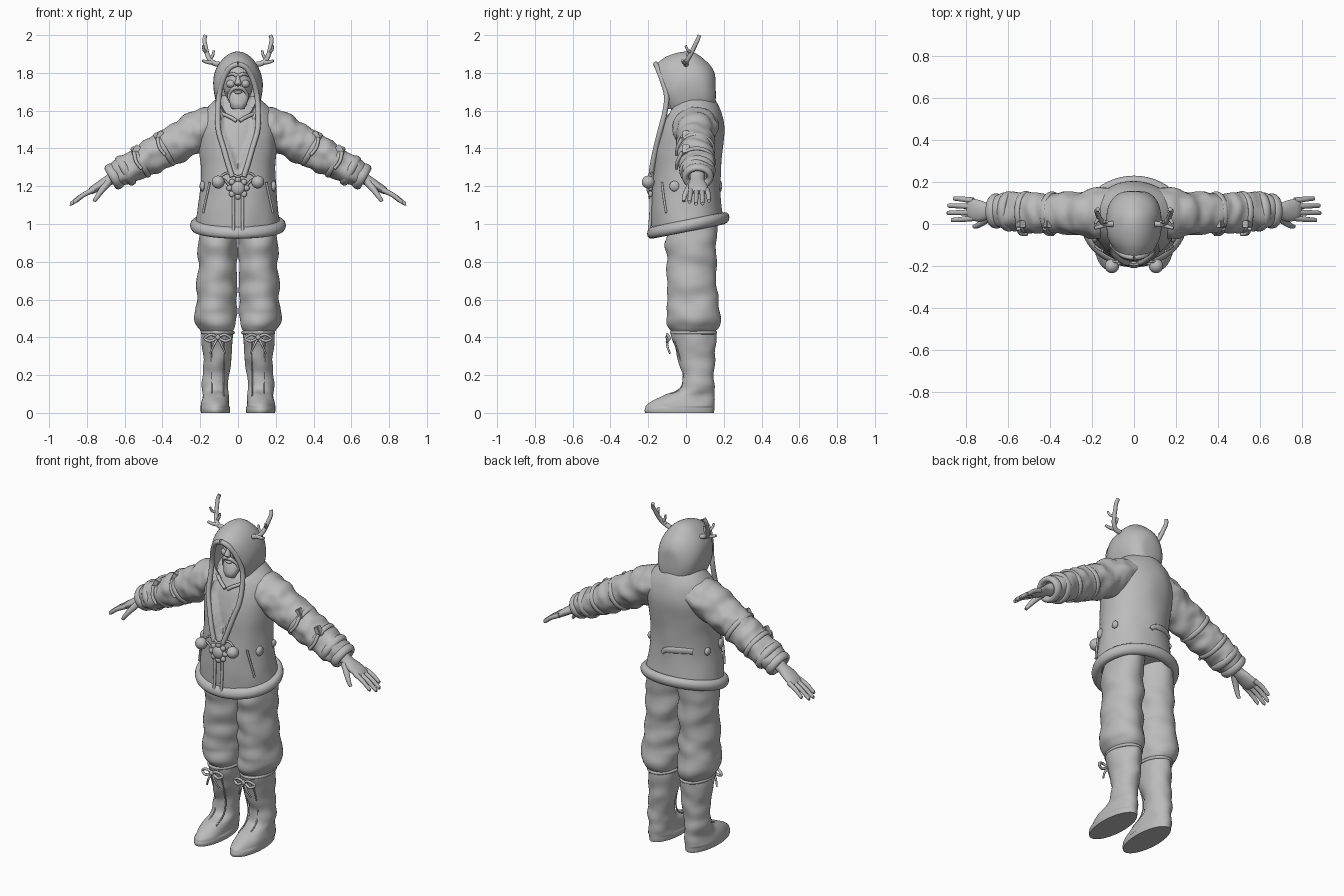
import bpy, bmesh, math
from mathutils import Vector, Matrix, noise

cube = bpy.data.objects.get("Cube")
if cube:
    bpy.data.objects.remove(cube, do_unlink=True)

grey = bpy.data.materials.new("plain grey")
grey.use_nodes = True
grey.diffuse_color = (0.5, 0.5, 0.5, 1)
grey.node_tree.nodes["Principled BSDF"].inputs["Base Color"].default_value = (0.5, 0.5, 0.5, 1)
X, Y, Z = Vector((1, 0, 0)), Vector((0, 1, 0)), Vector((0, 0, 1))
made = []


def finish(name, bm, mirror=False):
    bmesh.ops.recalc_face_normals(bm, faces=bm.faces)
    mesh = bpy.data.meshes.new(name)
    bm.to_mesh(mesh)
    bm.free()
    mesh.materials.append(grey)
    obj = bpy.data.objects.new(name, mesh)
    bpy.context.scene.collection.objects.link(obj)
    if mirror:
        mod = obj.modifiers.new("Mirror", "MIRROR")
        mod.use_mirror_merge = False
    made.append(obj)
    return obj


def spline(rows, steps, closed):
    """Catmull-Rom smoothing of rows of numbers."""
    n, out = len(rows), []
    pick = (lambda i: rows[i % n]) if closed else (lambda i: rows[max(0, min(n - 1, i))])
    for i in range(n if closed else n - 1):
        a, b, c, d = (pick(i + k) for k in (-1, 0, 1, 2))
        for s in range(steps):
            t = s / steps
            out.append([q + t / 2 * (r - p + t * (2 * p - 5 * q + 4 * r - s_ + t * (3 * (q - r) + s_ - p)))
                        for p, q, r, s_ in zip(a, b, c, d)])
    return out if closed else out + [list(rows[-1])]


def sweep(name, rows, axis=None, ref=Y, n=12, steps=5, closed=False, caps=(True, True),
          mirror=False, shape=None, folds=0, stretch=(12, 12, 22)):
    """Skin ellipses along rows of (x, y, z, radius along ref, other radius)."""
    rows = spline(rows, steps, closed)
    pts = [Vector(r[:3]) for r in rows]
    bm, rings, m = bmesh.new(), [], len(rows)
    for i, r in enumerate(rows):
        nxt, prv = ((i + 1) % m, i - 1) if closed else (min(i + 1, m - 1), max(i - 1, 0))
        t = axis or (pts[nxt] - pts[prv]).normalized()
        u = (ref - t * ref.dot(t)).normalized()
        v = t.cross(u)
        ring = []
        for k in range(n):
            a = math.tau * k / n
            p = pts[i] + u * r[3] * math.cos(a) + v * r[4] * math.sin(a)
            ring.append(bm.verts.new(shape(p) if shape else p))
        rings.append(ring)
    for i in range(m if closed else m - 1):
        a, b = rings[i], rings[(i + 1) % m]
        for k in range(n):
            bm.faces.new((a[k], a[(k + 1) % n], b[(k + 1) % n], b[k]))
    if not closed:
        for want, ring in zip(caps, (rings[0], rings[-1])):
            if want:
                bm.faces.new(ring)
    if folds:
        bmesh.ops.recalc_face_normals(bm, faces=bm.faces)
        bm.normal_update()
        moves = [(w, w.normal * folds * noise.noise(Vector(c * s for c, s in zip(w.co, stretch))))
                 for w in bm.verts]
        for w, d in moves:
            if w.co.z > 0.03:
                w.co += d
    return finish(name, bm, mirror)


def tube(name, pts, r, end=None, mirror=True, **kw):
    end = r if end is None else end
    k = max(1, len(pts) - 1)
    rad = [r + (end - r) * i / k for i in range(len(pts))]
    return sweep(name, [(*p, q, q) for p, q in zip(pts, rad)], mirror=mirror, **kw)


def hoop(name, centre, axis, ref, ru, rv, wide, thick, mirror=True, shape=None):
    """Elliptical band around an axis; wide runs along the axis."""
    c, v = Vector(centre), axis.cross(ref)
    ang = [math.tau * i / 16 for i in range(16)]
    rows = [(*(c + ref * ru * math.cos(a) + v * rv * math.sin(a)), wide, thick) for a in ang]
    return sweep(name, rows, ref=axis, closed=True, steps=3, mirror=mirror, shape=shape)


def ball(name, centre, size, mirror=False):
    bm = bmesh.new()
    bmesh.ops.create_uvsphere(bm, u_segments=24, v_segments=14, radius=1,
                              matrix=Matrix.Translation(centre) @ Matrix.Diagonal((*size, 1)))
    return finish(name, bm, mirror)


def box(name, centre, size, turn=0, mirror=False):
    bm = bmesh.new()
    bmesh.ops.create_cube(bm, size=1, matrix=Matrix.Translation(centre)
                          @ Matrix.Rotation(turn, 4, "Y") @ Matrix.Diagonal((*size, 1)))
    bmesh.ops.bevel(bm, geom=bm.edges[:], offset=0.004, segments=2, affect="EDGES")
    return finish(name, bm, mirror)


# Coat body: open chest pressed in between the lapels, hem lower at the front
def coat_shape(p):
    low = max(0, min(1, (1.3 - p.z) / 0.3))
    p = p + Z * p.y * 0.2 * low
    gap = 0.09 * min(1, (p.z - 1.26) / 0.24)
    if p.y < 0 and p.z > 1.27 and abs(p.x) < gap:
        p.y += 0.03 * min(1, (gap - abs(p.x)) / 0.015)
    return p


sweep("coat_body", [(0, .01, .99, .225, .19), (0, 0, 1.1, .212, .185), (0, 0, 1.2, .2, .18),
                    (0, .005, 1.3, .195, .18), (0, .015, 1.4, .205, .18), (0, .03, 1.5, .21, .175),
                    (0, .04, 1.58, .19, .152), (0, .045, 1.64, .14, .122), (0, .04, 1.68, .09, .1)],
      axis=Z, ref=X, n=80, steps=7, shape=coat_shape, folds=.005, stretch=(9, 9, 7))
hoop("coat_hem", (0, .012, .99), Z, X, .226, .19, .032, .028, False, lambda p: p + Z * p.y * .2)

# Sleeves, straps and cuffs
ARM = Vector((.87, 0, -.5)).normalized()
sweep("sleeves", [(.07, .05, 1.55, .11, .085), (.16, .05, 1.515, .122, .105), (.25, .05, 1.47, .105, .106),
                  (.33, .05, 1.425, .1, .1), (.4, .052, 1.39, .096, .091), (.46, .055, 1.355, .097, .092),
                  (.52, .057, 1.325, .092, .082), (.58, .06, 1.29, .092, .08), (.64, .062, 1.26, .077, .064)],
      axis=ARM, ref=Y, n=40, steps=7, mirror=True, folds=.014, stretch=(20, 10, 18))
hoop("sleeve_cuffs", (.655, .062, 1.252), ARM, Y, .066, .056, .026, .018)
hoop("sleeve_rolls", (.595, .06, 1.283), ARM, Y, .08, .072, .022, .016)
hoop("upper_sleeve_straps", (.39, .052, 1.395), ARM, Y, .095, .092, .014, .008)
hoop("lower_sleeve_straps", (.515, .057, 1.328), ARM, Y, .092, .084, .014, .008)
for name, x, z in (("upper", .415, 1.465), ("lower", .54, 1.392)):
    box(name + "_strap_buckles", (x, .0, z), (.055, .035, .03), math.radians(62), True)
    tube(name + "_strap_tails", [(x + .01, -.02, z - .01), (x, -.045, z - .06), (x - .03, -.05, z - .1)],
         .01, .008)

# Hands
sweep("palms", [(.65, .06, 1.255, .04, .034), (.69, .06, 1.228, .038, .028), (.73, .062, 1.205, .05, .024),
                (.77, .068, 1.18, .052, .02), (.79, .07, 1.168, .045, .012)],
      axis=ARM, ref=Y, n=24, mirror=True)
for i, (name, reach) in enumerate((("index", .87), ("middle", .888), ("ring", .885), ("little", .86))):
    y = .028 + i * .028
    fall = lambda x: 1.178 - (x - .77) * .58
    mid = (.77 + reach) / 2
    tube(name + "_fingers", [(.765, y, fall(.765)), (mid, y + (i - 1.5) * .004, fall(mid) + .004),
                             (reach - .008, y + (i - 1.5) * .006, fall(reach)),
                             (reach, y + (i - 1.5) * .006, fall(reach) - .004)], .0145, .008)
tube("thumbs", [(.685, .035, 1.222), (.72, .008, 1.18), (.745, -.008, 1.145), (.762, -.012, 1.12)], .02, .009)


# Hood: a tunnel from back to front, its rim raked back towards the chin
def rake(p):
    return p + Y * (1.84 - p.z) * .3 * max(0, min(1, -p.y / .15))


sweep("hood", [(0, .158, 1.7, .02, .03), (0, .148, 1.7, .07, .1), (0, .11, 1.71, .11, .15),
               (0, .05, 1.725, .13, .18), (0, -.02, 1.725, .131, .185), (0, -.09, 1.715, .122, .175),
               (0, -.15, 1.7, .1, .148)],
      axis=-Y, ref=X, n=56, steps=6, caps=(True, False), shape=rake, folds=.006, stretch=(8, 8, 8))
tube("hood_rim_and_lapels", [(0, -.16, 1.847), (.045, -.15, 1.825), (.08, -.125, 1.76), (.1, -.103, 1.68),
                             (.106, -.11, 1.6), (.104, -.135, 1.5), (.076, -.16, 1.4), (.05, -.178, 1.31),
                             (.03, -.185, 1.25)], .014)

# Head and face
ball("head", (0, .0, 1.745), (.08, .09, .115))
sweep("neck", [(0, .02, 1.5, .085, .09), (0, .01, 1.58, .062, .065), (0, 0, 1.68, .06, .065)],
      axis=Z, ref=X, n=24)
tube("brows", [(.006, -.09, 1.785), (.03, -.088, 1.795), (.058, -.066, 1.783)], .011, .006)
ball("cheeks", (.036, -.068, 1.742), (.026, .022, .022), True)
sweep("nose", [(0, -.085, 1.79, .009, .01), (0, -.095, 1.765, .012, .014), (0, -.103, 1.745, .018, .016),
               (0, -.092, 1.732, .012, .01)], axis=Z, ref=X)
tube("moustache", [(0, -.093, 1.722), (.025, -.09, 1.716), (.046, -.075, 1.69), (.05, -.07, 1.66)], .012, .006)
ball("lower_lip", (0, -.087, 1.697), (.02, .012, .008))
sweep("beard", [(0, -.05, 1.7, .058, .03), (0, -.06, 1.67, .055, .036), (0, -.07, 1.635, .045, .034),
                (0, -.075, 1.61, .032, .022)], axis=Z, ref=X, n=24, folds=.006, stretch=(90, 30, 12))
tube("collar_bones", [(.008, -.112, 1.545), (.04, -.1, 1.565), (.085, -.07, 1.585)], .01)

# Antlers
tube("antler_beams", [(.1, 0, 1.845), (.135, .0, 1.855), (.16, .02, 1.89), (.172, .045, 1.94),
                      (.178, .062, 1.975), (.172, .07, 1.998)], .014, .01)
tube("antler_front_tines", [(.125, 0, 1.855), (.16, -.012, 1.856), (.188, -.02, 1.866)], .012, .007)
tube("antler_inner_tines", [(.15, .012, 1.873), (.135, .01, 1.89), (.128, .012, 1.918)], .01, .006)
tube("antler_outer_tines", [(.165, .03, 1.91), (.18, .01, 1.92), (.185, -.002, 1.945)], .009, .006)

# Front fastening
ball("medallion", (0, -.19, 1.19), (.036, .02, .036))
for i in range(8):
    a = math.tau * i / 8
    c = Vector((math.cos(a), 0, math.sin(a)))
    ball("medallion_petal", Vector((0, -.188, 1.19)) + c * .045, (.016, .012, .016))
ball("pompoms", (.105, -.2, 1.222), (.034, .034, .034), True)
tube("pompom_cords", [(.045, -.185, 1.2), (.075, -.19, 1.235), (.1, -.19, 1.225)], .006)
tube("lapel_ties", [(.1, -.178, 1.24), (.06, -.182, 1.27), (0, -.195, 1.25)], .006)
tube("placket_edges", [(.024, -.185, 1.15), (.024, -.187, 1.05), (.024, -.195, .96)], .008)
tube("pocket_welts", [(.15, -.128, 1.22), (.168, -.118, 1.14), (.185, -.105, 1.06)], .006)
ball("side_buttons", (.187, -.06, 1.2), (.016, .028, .028), True)
ball("side_studs", (.19, .065, 1.2), (.014, .022, .022), True)
sweep("back_strap", [(-.14, .133, 1.21, .016, .007), (-.09, .165, 1.215, .018, .007),
                     (-.03, .183, 1.21, .018, .007), (.01, .184, 1.2, .014, .007),
                     (.03, .182, 1.18, .012, .006)], ref=Z)

# Trousers, gathered above the boots
sweep("trouser_legs", [(.1, .03, 1.04, .1, .13), (.105, .03, .9, .102, .135), (.108, .03, .75, .103, .13),
                       (.11, .035, .65, .105, .132), (.115, .04, .55, .112, .14),
                       (.117, .04, .49, .112, .142), (.113, .04, .45, .1, .13), (.108, .04, .42, .08, .11)],
      axis=Z, ref=X, n=48, steps=8, mirror=True, folds=.016, stretch=(8, 8, 13))

# Boots with soles, seams and bows
sweep("boots", [(.108, .038, .44, .078, .115), (.106, .04, .41, .084, .12), (.11, .054, .3, .075, .1),
                (.117, .065, .2, .068, .084), (.12, .058, .13, .068, .093), (.12, .015, .09, .07, .135),
                (.12, -.022, .05, .075, .172), (.12, -.034, .02, .078, .184), (.12, -.034, 0, .076, .182)],
      axis=Z, ref=X, n=48, steps=6, mirror=True, folds=.008, stretch=(12, 12, 16))
hoop("boot_tops", (.107, .04, .425), Z, X, .082, .117, .009, .008)
for side in (-1, 1):
    s = "inner" if side < 0 else "outer"
    c = .107
    tube(s + "_bow_loops", [(c, -.092, .4), (c + side * .035, -.1, .415), (c + side * .068, -.088, .395),
                            (c + side * .04, -.1, .38), (c, -.092, .398)], .0075)
    tube(s + "_bow_tails", [(c, -.092, .398), (c + side * .02, -.1, .36), (c + side * .04, -.085, .315)],
         .007, .005)
    tube(s + "_boot_seams", [(c + side * .035, -.063, .38), (c + side * .035, -.035, .3),
                             (c + side * .032, -.01, .2), (c + side * .032, -.03, .13),
                             (c + side * .032, -.1, .09)], .004)
ball("bow_knots", (.107, -.097, .4), (.014, .012, .014), True)

# Smooth shading
bpy.ops.object.select_all(action="DESELECT")
for obj in made:
    obj.select_set(True)
bpy.context.view_layer.objects.active = made[0]
bpy.ops.object.shade_smooth_by_angle(angle=math.radians(60))
